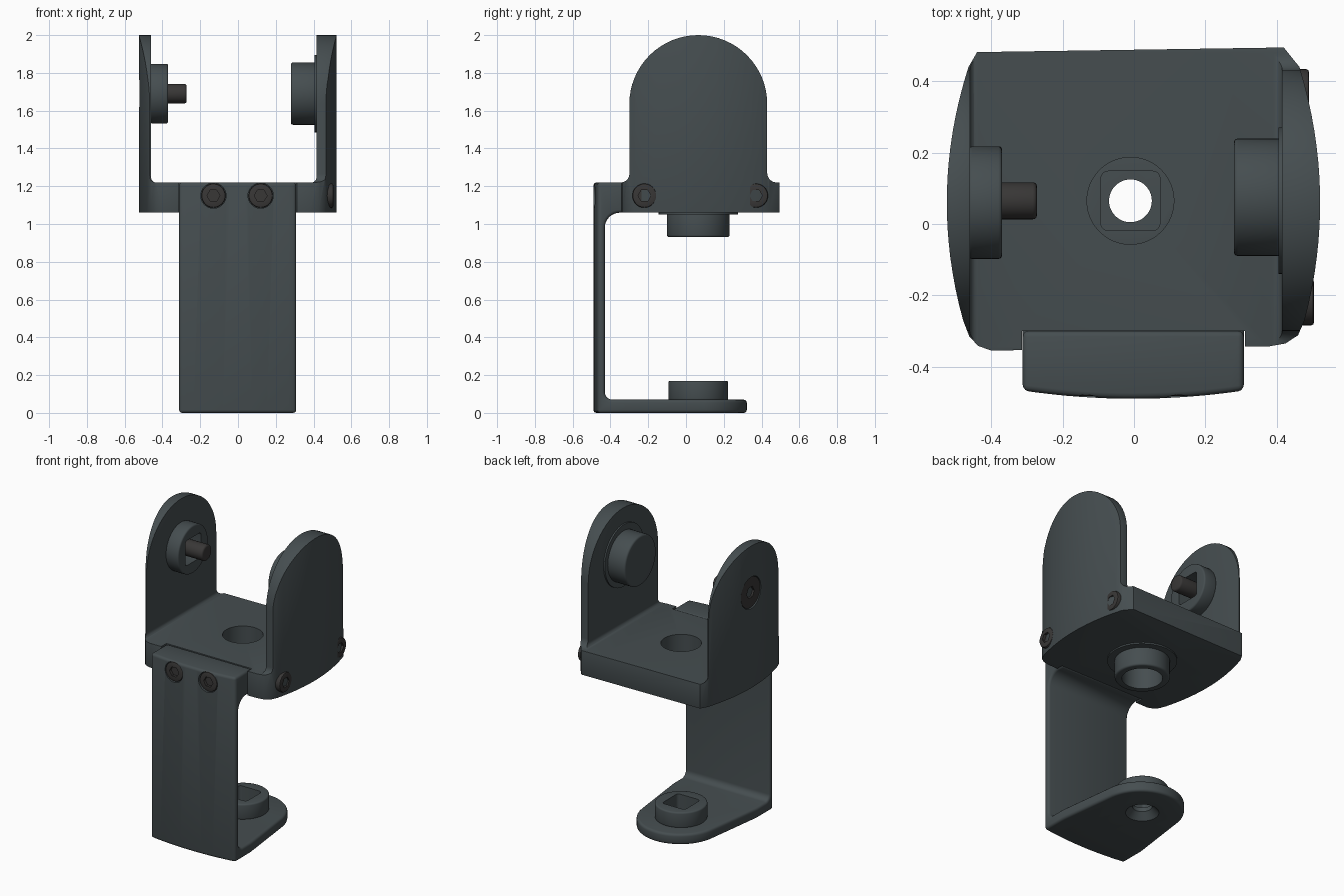
import bpy, bmesh
from math import sin, cos, radians

if "Cube" in bpy.data.objects:
    bpy.data.objects.remove(bpy.data.objects["Cube"])

def material(name, c):
    m = bpy.data.materials.new(name)
    m.diffuse_color = (*c, 1)
    m.use_nodes = True
    m.node_tree.nodes["Principled BSDF"].inputs["Base Color"].default_value = m.diffuse_color
    return m

BODY = material("dark_slate", (0.06, 0.075, 0.08))
STEEL = material("black_steel", (0.04, 0.038, 0.037))

def arc(c, r, a0, a1, n=8):
    return [(c[0] + r * cos(radians(a0 + (a1 - a0) * i / n)),
             c[1] + r * sin(radians(a0 + (a1 - a0) * i / n))) for i in range(n + 1)]

def circle(c, r, n=48):
    return arc(c, r, 0, 360, n)[:-1]

def rounded_square(c, h, r=0.02):
    k = h - r
    return [p for sx, sy, a in ((1, 1, 0), (-1, 1, 90), (-1, -1, 180), (1, -1, 270))
            for p in arc((c[0] + sx * k, c[1] + sy * k), r, a, a + 90, 4)]

def prism(name, axis, pts, a, b, pts2=None, mat=BODY):
    """Extrude a 2D profile along an axis from a to b."""
    put = {'x': lambda p, t: (t, p[0], p[1]),
           'y': lambda p, t: (p[0], t, p[1]),
           'z': lambda p, t: (p[0], p[1], t)}[axis]
    bm = bmesh.new()
    lo = [bm.verts.new(put(p, a)) for p in pts]
    hi = [bm.verts.new(put(p, b)) for p in (pts2 or pts)]
    bm.faces.new(lo)
    bm.faces.new(hi)
    for i in range(len(lo)):
        j = (i + 1) % len(lo)
        bm.faces.new((lo[i], lo[j], hi[j], hi[i]))
    bmesh.ops.recalc_face_normals(bm, faces=bm.faces)
    me = bpy.data.meshes.new(name)
    bm.to_mesh(me)
    bm.free()
    me.materials.append(mat)
    ob = bpy.data.objects.new(name, me)
    bpy.context.collection.objects.link(ob)
    return ob

def activate(ob):
    bpy.ops.object.select_all(action='DESELECT')
    ob.select_set(True)
    bpy.context.view_layer.objects.active = ob

def combine(ob, other, op='DIFFERENCE'):
    m = ob.modifiers.new("bool", 'BOOLEAN')
    m.object, m.operation, m.solver = other, op, 'EXACT'
    activate(ob)
    bpy.ops.object.modifier_apply(modifier=m.name)
    bpy.data.objects.remove(other)

def bevel(ob, w, seg=3):
    m = ob.modifiers.new("bevel", 'BEVEL')
    m.width, m.segments, m.limit_method, m.angle_limit = w, seg, 'ANGLE', radians(40)
    activate(ob)
    bpy.ops.object.modifier_apply(modifier=m.name)

def smooth(ob):
    activate(ob)
    bpy.ops.object.shade_smooth_by_angle(angle=radians(35))

CY, CZ = 0.065, 1.69          # shared pivot axis
HUB = (-0.01, CY)

# Upper fork: plan outline with bulging sides, cut by the arched side profile
ys = [0.44 - 0.71 * i / 16 for i in range(17)]
plan = [(0.42, 0.495), (-0.44, 0.482)]
plan += [(-0.525 + 0.42 * (y - 0.06) ** 2, y) for y in ys]
plan += [(-0.462, -0.315), (-0.437, -0.342), (-0.40, -0.355), (0.38, -0.343),
         (0.425, -0.335), (0.46, -0.312)]
plan += [(0.522 - 0.4 * (y - 0.06) ** 2, y) for y in reversed(ys)]
fork = prism("upper_fork", 'z', plan, 1.06, 2.1)
side = [(-0.40, 1.06), (0.52, 1.06), (0.52, 1.22)]
side += arc((0.48, 1.27), 0.05, 270, 180)
side += arc((CY, 1.635), 0.365, 0, 180, 32)
side += arc((-0.345, 1.265), 0.045, 0, -90) + [(-0.40, 1.22)]
combine(fork, prism("cut", 'x', side, -0.7, 0.7), 'INTERSECT')
channel = arc((-0.435, 1.245), 0.025, 180, 270, 5) + arc((0.39, 1.245), 0.025, 270, 360, 5)
channel += [(0.415, 2.2), (-0.46, 2.2)]
combine(fork, prism("cut", 'y', channel, -0.7, 0.7))
combine(fork, prism("cut", 'z', [(-0.314, -0.6), (0.311, -0.6), (0.311, -0.3), (-0.314, -0.3)], 0.9, 1.4))
bevel(fork, 0.014)
combine(fork, prism("cut", 'z', circle(HUB, 0.122), 0.9, 1.4))
combine(fork, prism("cut", 'x', circle((CY, CZ), 0.104), -0.6, -0.505))
smooth(fork)

# Lower bracket: C-shaped side profile cut by a plan with bowed front and round tip
prof = [(-0.6, 0), (0.4, 0), (0.4, 0.07)]
prof += arc((-0.39, 0.11), 0.04, 270, 180)
prof += arc((-0.35, 0.98), 0.08, 180, 90)
prof += [(-0.3, 1.06), (-0.3, 1.22), (-0.6, 1.22)]
bracket = prism("lower_bracket", 'x', prof, -0.5, 0.5)
foot = [(-0.312 + 0.62 * i / 16, -0.49 + 0.24 * (0.62 * i / 16 - 0.31) ** 2) for i in range(17)]
foot += [(0.308, -0.3)] + arc((0, 0.06), 0.262, 8, 172, 32) + [(-0.312, -0.3)]
combine(bracket, prism("cut", 'z', foot, -0.1, 1.5), 'INTERSECT')
bevel(bracket, 0.016)
combine(bracket, prism("cut", 'z', circle(HUB, 0.06), -0.1, 0.2))
combine(bracket, prism("cut", 'z', circle(HUB, 0.105), -0.005, 0.045, circle(HUB, 0.058)))
for x in (-0.13, 0.12):
    combine(bracket, prism("cut", 'y', circle((x, 1.15), 0.067, 32), -0.6, -0.462))
smooth(bracket)

# Square-socket bosses on the foot and the left arm
for name, axis, c, a, b in (("foot_boss", 'z', HUB, 0.066, 0.17),
                            ("left_arm_boss", 'x', (CY - 0.005, CZ), -0.464, -0.37)):
    boss = prism(name, axis, circle(c, 0.158), a, b)
    bevel(boss, 0.01)
    combine(boss, prism("cut", axis, rounded_square(c, 0.083), a - 0.05, b + 0.05))
    smooth(boss)

# Hollow boss under the fork and solid boss on the right arm, each with a thin collar
hub = prism("under_boss", 'z', circle(HUB, 0.166), 1.065, 0.93)
hub_collar = prism("under_collar", 'z', circle(HUB, 0.21), 1.065, 1.05)
arm_boss = prism("right_arm_boss", 'x', circle((CY + 0.01, CZ), 0.165), 0.42, 0.28)
arm_collar = prism("right_arm_collar", 'x', circle((CY, CZ), 0.205), 0.42, 0.405)
for ob in (hub, arm_boss):
    bevel(ob, 0.012)
for ob in (hub, hub_collar):
    combine(ob, prism("cut", 'z', circle(HUB, 0.122), 0.8, 1.2))
for ob in (hub, hub_collar, arm_boss, arm_collar):
    smooth(ob)

# Pivot bolt through the left arm: flush head outside, pin inside
head = prism("pivot_bolt_head", 'x', circle((CY, CZ), 0.1), -0.518, -0.49, mat=STEEL)
combine(head, prism("cut", 'x', circle((CY, CZ), 0.04, 6), -0.6, -0.497))
pin = prism("pivot_pin", 'x', circle((CY, CZ), 0.052, 32), -0.47, -0.272, mat=STEEL)
bevel(pin, 0.012)
smooth(head)
smooth(pin)

# Socket-head screws on the front and the right side
for axis, u, outer, inner in (('y', -0.13, -0.483, -0.45), ('y', 0.12, -0.483, -0.45),
                              ('x', -0.22, 0.505, 0.45), ('x', 0.37, 0.491, 0.45)):
    c = (u, 1.15)
    d = 0.018 if inner > outer else -0.018
    screw = prism("cap_screw", axis, circle(c, 0.064, 32), outer, inner, mat=STEEL)
    bevel(screw, 0.008, 2)
    combine(screw, prism("cut", axis, circle(c, 0.034, 6), outer - d, outer + d))
    smooth(screw)
